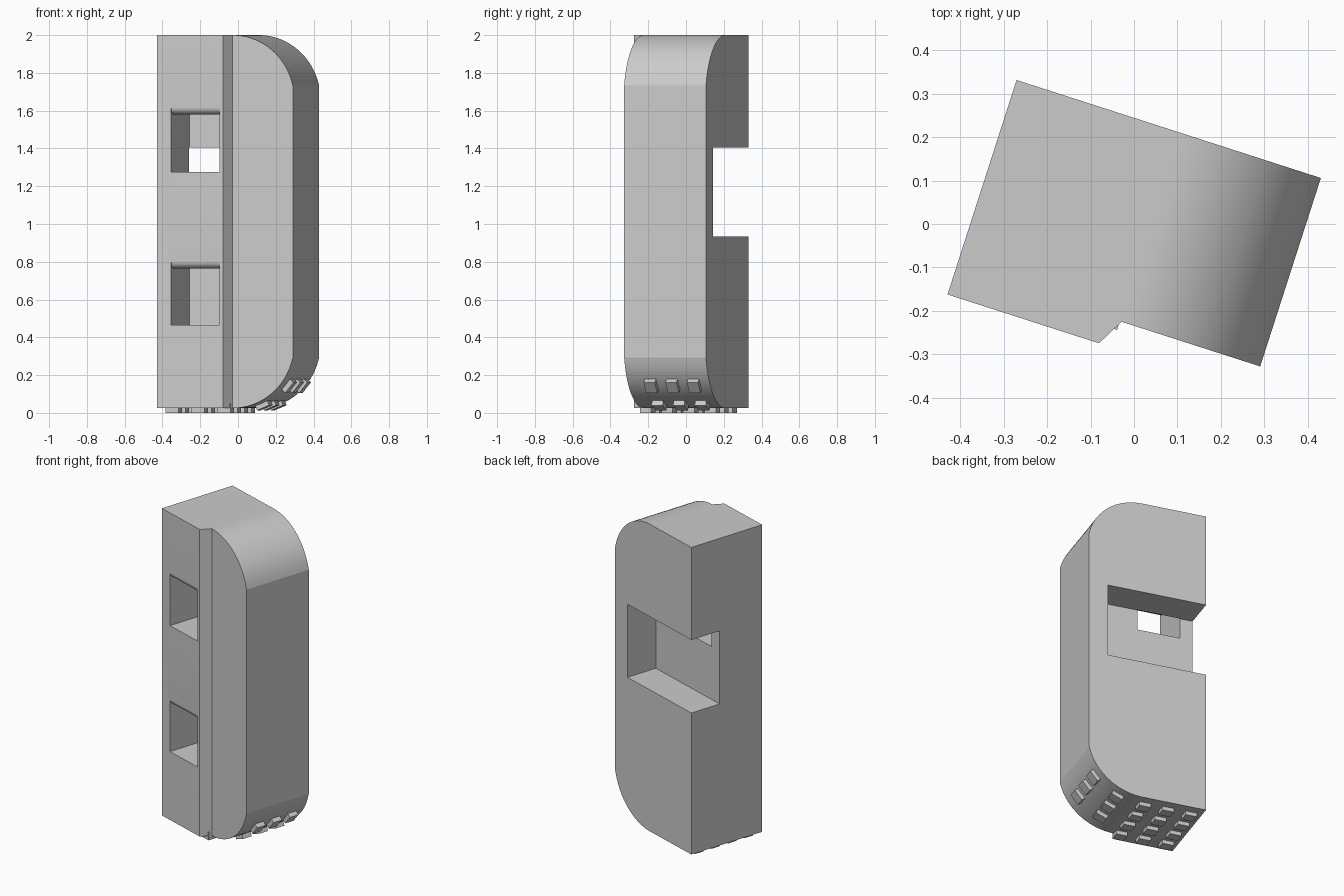
import bpy, bmesh
from math import sin, cos, asin, pi, radians
from mathutils import Matrix, Vector

cube = bpy.data.objects.get("Cube")
if cube:
    bpy.data.objects.remove(cube, do_unlink=True)

grey = bpy.data.materials.new("grey plastic")
grey.use_nodes = True
colour = (0.6, 0.6, 0.6, 1)
grey.diffuse_color = colour
grey.node_tree.nodes["Principled BSDF"].inputs["Base Color"].default_value = colour

# Local frame: x along the width, y = 0 at the back, then turned into place
PLACE = Matrix.Translation((-0.27, 0.331, 0)) @ Matrix.Rotation(radians(-17.85), 4, "Z")
W, BACK, FRONT, RIM = 0.735, 0.0, -0.518, -0.455
Z0, Z1, R, U0 = 0.025, 2.0, 0.343, 0.4


def make(name, bm):
    bmesh.ops.recalc_face_normals(bm, faces=bm.faces)
    mesh = bpy.data.meshes.new(name)
    bm.to_mesh(mesh)
    bm.free()
    mesh.materials.append(grey)
    obj = bpy.data.objects.new(name, mesh)
    bpy.context.collection.objects.link(obj)
    return obj


def prism(name, pts, axis, lo, hi):
    """Extrude a 2D outline along the given axis (0, 1 or 2)."""
    bm = bmesh.new()
    verts = []
    for p in pts:
        co = list(p)
        co.insert(axis, lo)
        verts.append(bm.verts.new(co))
    face = bm.faces.new(verts)
    new = bmesh.ops.extrude_face_region(bm, geom=[face])["geom"]
    step = Vector((0, 0, 0))
    step[axis] = hi - lo
    bmesh.ops.translate(bm, vec=step, verts=[g for g in new if isinstance(g, bmesh.types.BMVert)])
    return make(name, bm)


def cut(target, tool, operation="DIFFERENCE"):
    tool.hide_render = True
    mod = target.modifiers.new("cut", "BOOLEAN")
    mod.operation, mod.solver, mod.object = operation, "EXACT", tool
    bpy.context.view_layer.objects.active = target
    bpy.ops.object.modifier_apply(modifier=mod.name)
    bpy.data.objects.remove(tool, do_unlink=True)


# Body: footprint with a stepped front, trimmed by the rounded side profile
footprint = [(0, BACK), (W, BACK), (W, RIM), (U0, RIM), (0.366, FRONT), (0, FRONT)]
body = prism("body", footprint, 2, -0.2, 2.2)

SEG = 18
end = asin((W - U0) / R)
arc = [end * i / SEG for i in range(SEG + 1)]
lower = [(U0 + R * sin(a), Z0 + R - R * cos(a)) for a in arc]
upper = [(U0 + R * sin(a), Z1 - R + R * cos(a)) for a in reversed(arc)]
lower[-1] = (W + 0.0005, lower[-1][1])
upper[0] = (W + 0.0005, upper[0][1])
outline = [(-0.2, Z0)] + lower + upper + [(-0.2, Z1)]
cut(body, prism("side_profile", outline, 1, -0.8, 0.3), "INTERSECT")

# Back notch, open to one side
cut(body, prism("notch_cutter", [(-0.2, -0.207), (0.617, -0.207), (0.617, 0.2), (-0.2, 0.2)],
                2, 0.935, 1.405))

# Two front windows with a rounded upper lip
LIP = 0.038
for bottom, top in ((0.465, 0.765), (1.275, 1.58)):
    lip = [(FRONT + LIP * (1 - sin(a)), top + LIP * (1 - cos(a)))
           for a in (pi / 2 * i / 10 for i in range(11))]
    shape = [(-0.7, bottom), (-0.204, bottom), (-0.204, top)] + lip + [(-0.7, top + LIP)]
    cut(body, prism("window_cutter", shape, 0, 0.079, 0.347))

# Grip pads on the flat base and around the lower curve
bm = bmesh.new()
rows = [-0.085, -0.205, -0.325, -0.445]


def pad(x, y, z, tilt):
    m = (Matrix.Translation((x, y, z)) @ Matrix.Rotation(-tilt, 4, "Y")
         @ Matrix.Diagonal((0.072, 0.062, 0.05, 1)))
    bmesh.ops.create_cube(bm, size=1, matrix=m)


for y in rows:
    for x in (0.07, 0.215, 0.36):
        pad(x, y, Z0, 0)
for y in rows[:3]:
    for tilt in (radians(22), radians(50.5)):
        pad(U0 + R * sin(tilt), y, Z0 + R - R * cos(tilt), tilt)
pads = make("grip_pads", bm)

# Turn into place and shade
for obj in (body, pads):
    obj.data.transform(PLACE)
bpy.ops.object.select_all(action="DESELECT")
body.select_set(True)
bpy.context.view_layer.objects.active = body
bpy.ops.object.shade_smooth_by_angle(angle=radians(10))
